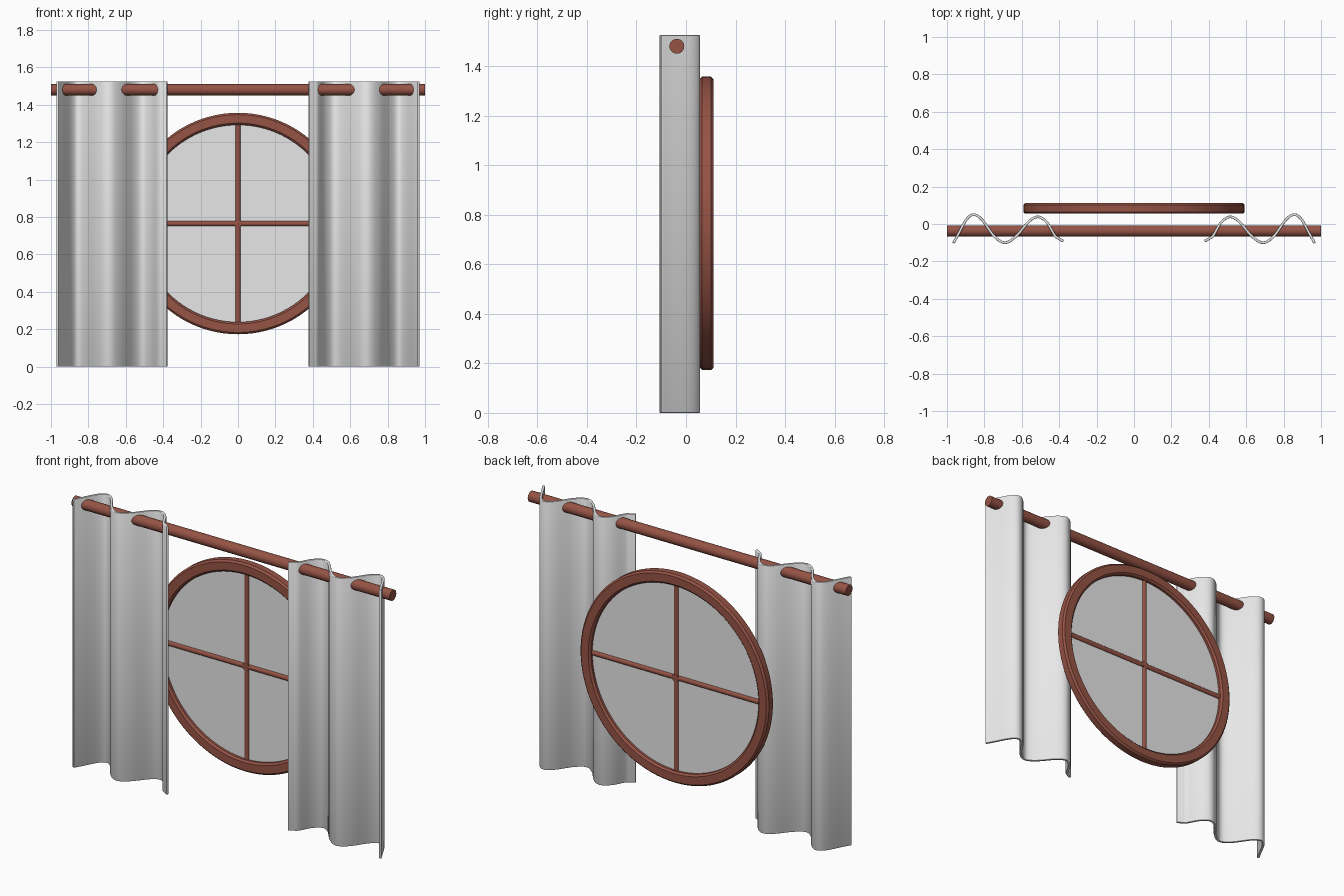
import bpy, bmesh, math
from mathutils import Vector, Matrix
from mathutils.geometry import interpolate_bezier

cube = bpy.data.objects.get("Cube")
if cube:
    bpy.data.objects.remove(cube, do_unlink=True)


def make_material(name, rgb):
    mat = bpy.data.materials.new(name)
    mat.use_nodes = True
    mat.diffuse_color = (*rgb, 1)
    mat.node_tree.nodes["Principled BSDF"].inputs["Base Color"].default_value = (*rgb, 1)
    return mat


wood = make_material("reddish_brown_wood", (0.305, 0.087, 0.06))
pale = make_material("pale_grey", (0.8, 0.8, 0.8))

WINDOW = Vector((0, 0.083, 0.765))
ROD = Vector((0, -0.037, 1.48))
HEIGHT = 1.525


def finish(bm, name, mat, location=(0, 0, 0)):
    bmesh.ops.recalc_face_normals(bm, faces=bm.faces)
    mesh = bpy.data.meshes.new(name)
    bm.to_mesh(mesh)
    bm.free()
    mesh.materials.append(mat)
    obj = bpy.data.objects.new(name, mesh)
    obj.location = location
    bpy.context.collection.objects.link(obj)
    bpy.ops.object.select_all(action="DESELECT")
    obj.select_set(True)
    bpy.context.view_layer.objects.active = obj
    bpy.ops.object.shade_smooth_by_angle(angle=math.radians(40))
    return obj


def cylinder(name, mat, location, radius, length, axis, sides=32):
    bm = bmesh.new()
    turn = Vector((0, 0, 1)).rotation_difference(Vector(axis)).to_matrix().to_4x4()
    bmesh.ops.create_cone(bm, cap_ends=True, segments=sides, radius1=radius,
                          radius2=radius, depth=length, matrix=turn)
    return finish(bm, name, mat, location)


# Curtain rod
cylinder("curtain_rod", wood, ROD, 0.03, 2.0, (1, 0, 0))

# Round window frame: a bevelled rectangle turned around the y axis
inner, outer, half, cut = 0.527, 0.592, 0.028, 0.01
section = [(inner, -half + cut), (inner + cut, -half), (outer - cut, -half), (outer, -half + cut),
           (outer, half - cut), (outer - cut, half), (inner + cut, half), (inner, half - cut)]
bm = bmesh.new()
STEPS = 96
rings = []
for i in range(STEPS):
    turn = Matrix.Rotation(math.tau * i / STEPS, 3, "Y")
    rings.append([bm.verts.new(turn @ Vector((r, y, 0))) for r, y in section])
for i in range(STEPS):
    a, b = rings[i], rings[(i + 1) % STEPS]
    for j in range(len(section)):
        k = (j + 1) % len(section)
        bm.faces.new((a[j], a[k], b[k], b[j]))
finish(bm, "window_frame", wood, WINDOW)

# Glass pane and glazing bars with a small boss where they cross
cylinder("window_pane", pale, WINDOW, inner + 0.01, 0.008, (0, 1, 0), STEPS)
cylinder("upright_glazing_bar", wood, WINDOW, 0.015, 2 * inner + 0.02, (0, 0, 1), 16)
cylinder("level_glazing_bar", wood, WINDOW, 0.015, 2 * inner + 0.02, (1, 0, 0), 16)
cylinder("glazing_bar_joint", wood, WINDOW, 0.021, 0.028, (0, 1, 0), 24)

# Curtains: one wavy path seen from above, drawn up to full height
folds = [(0.966, -0.102), (0.945, -0.065), (0.895, 0.025), (0.855, 0.05), (0.81, 0.02),
         (0.748, -0.065), (0.69, -0.1), (0.63, -0.065), (0.56, 0.015), (0.51, 0.038),
         (0.463, 0.005), (0.425, -0.06), (0.405, -0.076), (0.378, -0.092)]
points = [Vector((x, y, 0)) for x, y in folds]
path = [points[0]]
for i in range(len(points) - 1):
    p, q = points[i], points[i + 1]
    before, after = points[max(i - 1, 0)], points[min(i + 2, len(points) - 1)]
    path += interpolate_bezier(p, p + (q - before) / 6, q - (after - p) / 6, q, 7)[1:]

for side, name in ((1, "left_curtain"), (-1, "right_curtain")):
    bm = bmesh.new()
    low = [bm.verts.new((side * p.x, p.y, 0)) for p in path]
    high = [bm.verts.new((side * p.x, p.y, HEIGHT)) for p in path]
    for i in range(len(path) - 1):
        bm.faces.new((low[i], low[i + 1], high[i + 1], high[i]))
    curtain = finish(bm, name, pale)
    cloth = curtain.modifiers.new("cloth_thickness", "SOLIDIFY")
    cloth.thickness = 0.014
    cloth.offset = 0
    hem = curtain.modifiers.new("soft_hem", "BEVEL")
    hem.width = 0.003
    hem.segments = 2
    hem.limit_method = "ANGLE"
    hem.angle_limit = math.radians(60)
